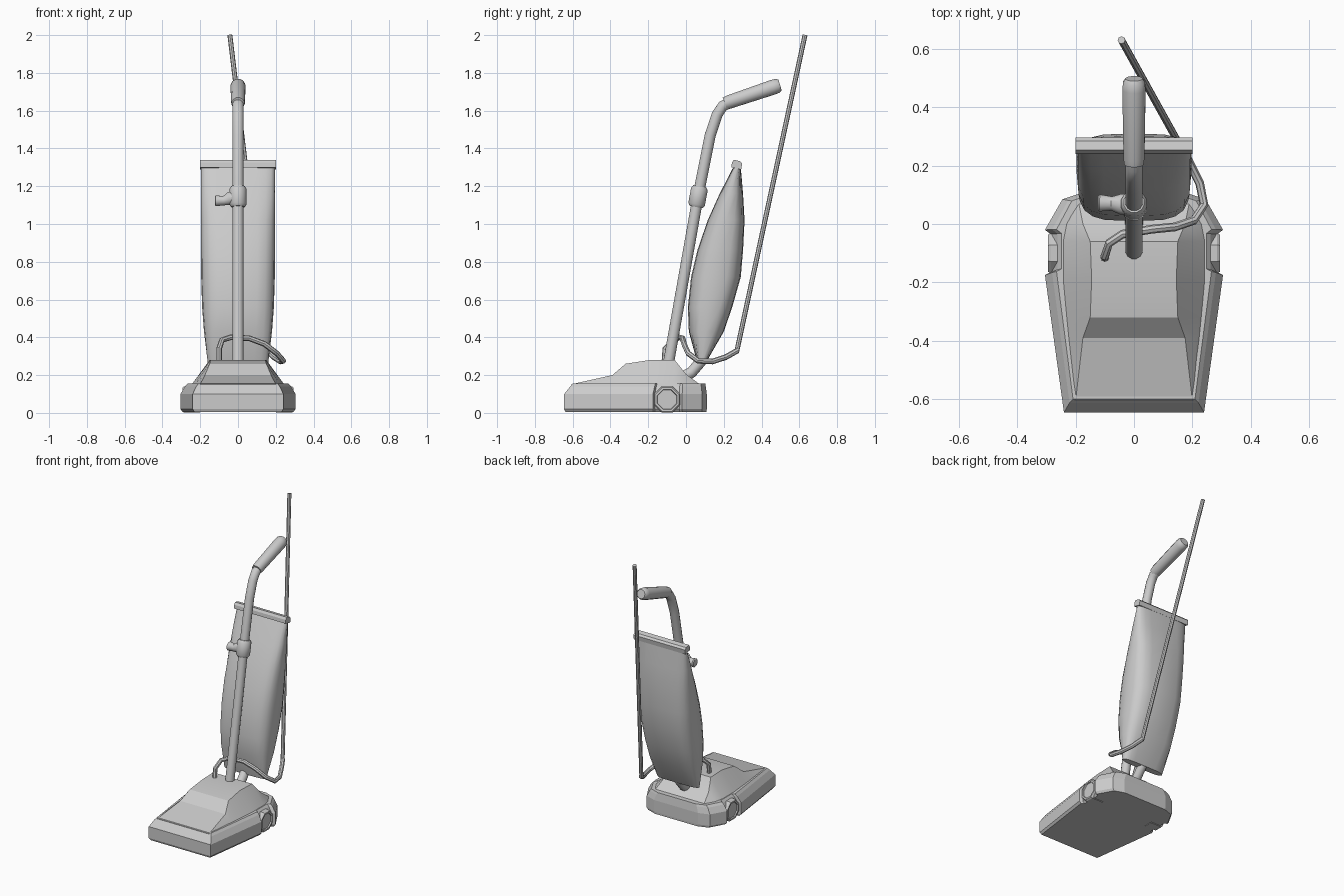
import bpy, bmesh, math
from mathutils import Vector

if "Cube" in bpy.data.objects:
    bpy.data.objects.remove(bpy.data.objects["Cube"])


def loft(name, rings, smooth=None):
    """Skin equal-length closed rings and cap both ends."""
    bm = bmesh.new()
    vs = [[bm.verts.new(p) for p in r] for r in rings]
    n = len(vs[0])
    for a, b in zip(vs, vs[1:]):
        for i in range(n):
            j = (i + 1) % n
            bm.faces.new((a[i], a[j], b[j], b[i]))
    bm.faces.new(vs[0][::-1])
    bm.faces.new(vs[-1])
    bmesh.ops.recalc_face_normals(bm, faces=bm.faces)
    me = bpy.data.meshes.new(name)
    bm.to_mesh(me)
    bm.free()
    ob = bpy.data.objects.new(name, me)
    bpy.context.collection.objects.link(ob)
    if smooth:
        for p in me.polygons:
            p.use_smooth = True
        me.set_sharp_from_angle(angle=math.radians(smooth))
    return ob


def tube(name, path, radii, sides=12):
    """Sweep a circle along a path, with one radius or one per point."""
    pts = [Vector(p) for p in path]
    if not isinstance(radii, (list, tuple)):
        radii = [radii] * len(pts)
    rings, old, u = [], None, None
    for i, p in enumerate(pts):
        t = (pts[min(i + 1, len(pts) - 1)] - pts[max(i - 1, 0)]).normalized()
        if old is None:
            u = t.orthogonal().normalized()
        else:
            u = old.rotation_difference(t) @ u
        old, v = t, t.cross(u)
        rings.append([p + radii[i] * (u * math.cos(a) + v * math.sin(a))
                      for a in (2 * math.pi * k / sides for k in range(sides))])
    return loft(name, rings, 40)


# Floor head: outline with wheel notches, stacked in levels
half = [(.24, -.645), (.305, -.175), (.285, -.165), (.285, -.035),
        (.305, -.02), (.245, .085), (.17, .11)]
outline = half + [(-x, y) for x, y in reversed(half)]
levels = [(.005, .96, .99), (.02, 1, 1), (.10, 1, 1), (.14, .92, .95), (.155, .87, .93)]
loft("floor_head", [[(x * sx, y * sy, z) for x, y in outline] for z, sx, sy in levels])

# Hood: cross sections from front to back (y, bottom half width, top half width, top z)
hood = [(-.605, .215, .2, .152), (-.39, .243, .175, .2), (-.32, .25, .15, .26),
        (-.19, .262, .145, .28), (-.06, .262, .15, .28), (.0, .25, .175, .205),
        (.075, .21, .19, .15)]
rings = []
for y, wb, wt, zt in hood:
    side = [(wb, .13), (max(wb - .03, wt + .004), min(.168, zt - .003)), (wt, zt)]
    rings.append([(x, y, z) for x, z in side] + [(-x, y, z) for x, z in side[::-1]])
loft("hood", rings, 25)

# Octagonal wheels with recessed hubs
for s, label in ((1, "right"), (-1, "left")):
    loft("wheel_" + label, [[(s * x, -.1 + r * math.cos(a), .071 + r * math.sin(a))
                             for a in (math.pi / 8 + k * math.pi / 4 for k in range(8))]
                            for x, r in ((.2, .075), (.285, .075), (.295, .068),
                                         (.295, .057), (.287, .054))])

# Handle tube, grip and collar with cord hook
tube("handle_tube", [(0, -.095, .25), (0, .07, 1.18), (0, .128, 1.47), (0, .165, 1.58),
                     (0, .195, 1.625), (0, .25, 1.65)], .03)
tube("grip", [(0, .205, 1.638), (0, .225, 1.645), (0, .46, 1.724), (0, .485, 1.732),
              (0, .498, 1.736)], [.034, .037, .041, .039, .03])
tube("collar", [(0, .053, 1.09), (0, .056, 1.105), (0, .071, 1.185), (0, .074, 1.2)],
     [.036, .046, .046, .036])
tube("cord_hook", [(0, .065, 1.14), (-.045, .068, 1.135), (-.075, .07, 1.123),
                   (-.118, .072, 1.123), (-.123, .072, 1.123)],
     [.04, .036, .025, .03, .024])

# Dust bag: rounded sections (z, front y, back y, half width)
bag = [(.265, .06, .105, .16), (.43, .015, .2, .18), (.56, .01, .245, .19),
       (.72, .027, .29, .195), (.86, .06, .302, .197), (1.02, .115, .31, .197),
       (1.16, .178, .302, .197), (1.3, .25, .29, .197)]
rings = []
for z, f, b, w in bag:
    ring = []
    for k in range(20):
        c, s = math.cos(k * math.pi / 10), math.sin(k * math.pi / 10)
        ring.append((w * math.copysign(abs(c) ** .55, c),
                     (f + b) / 2 + (b - f) / 2 * math.copysign(abs(s) ** .7, s), z))
    rings.append(ring)
loft("dust_bag", rings, 50)
tube("bag_neck", [(0, -.03, .18), (0, .03, .215), (0, .085, .28)], [.035, .03, .03])

# Clip closing the bag top
clip = [(.24, 1.3), (.243, 1.325), (.253, 1.34), (.285, 1.333), (.297, 1.32), (.292, 1.288)]
loft("bag_clip", [[(x, y, z) for y, z in clip] for x in (-.2, .2)])

# Power cord, looping from the hood to the upright length behind the bag
tube("cord_loop", [(-.1, -.115, .26), (-.1, -.11, .34), (-.085, -.065, .385),
                   (-.04, -.035, .4), (.06, -.018, .395), (.14, -.01, .365),
                   (.205, .012, .315), (.24, .065, .275), (.225, .14, .272),
                   (.19, .21, .295), (.158, .272, .33)], .015, 8)
tube("cord_upright", [(.158, .268, .322), (-.043, .63, 2.0)], .013, 8)
